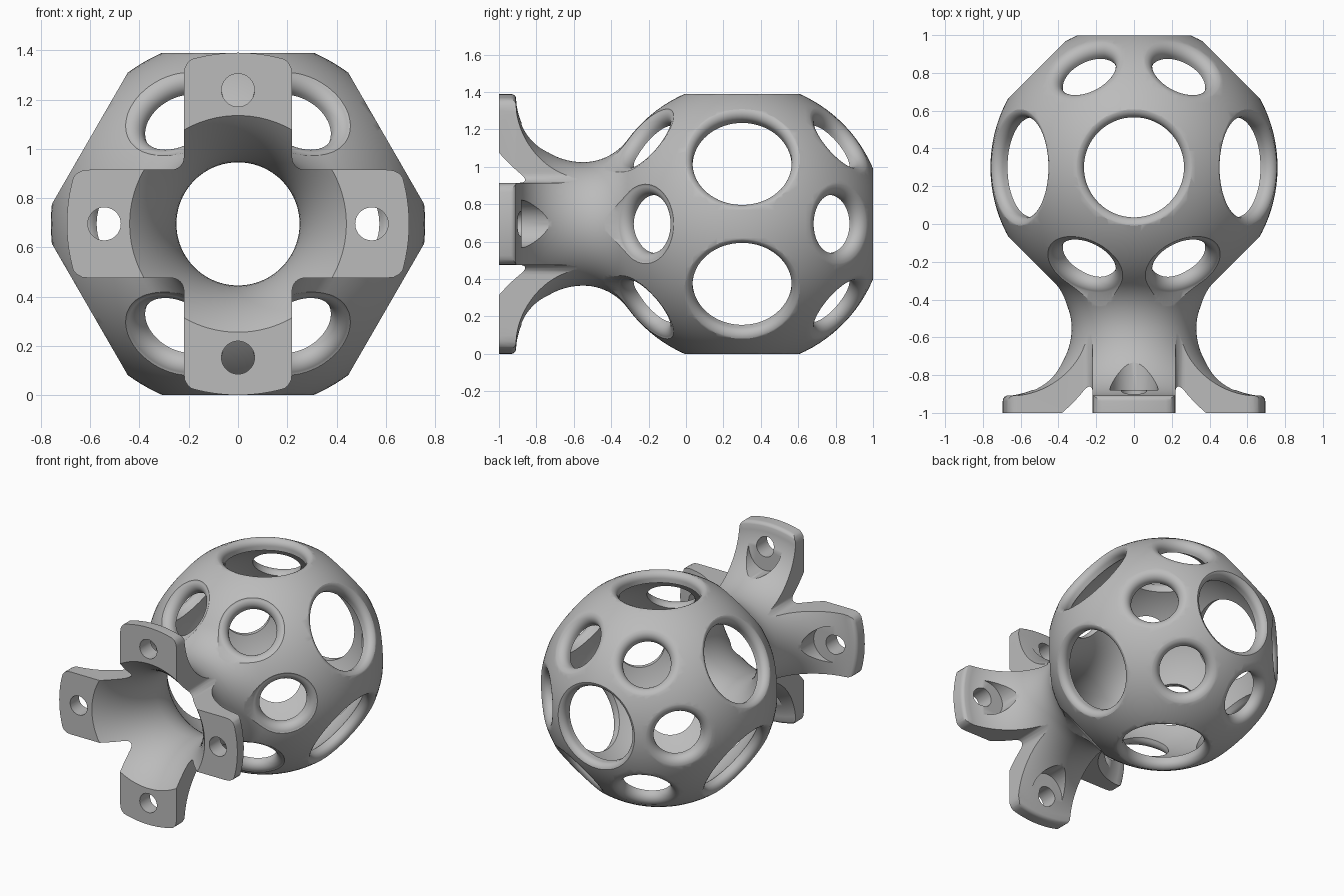
import bpy, bmesh, math
from mathutils import Vector, Matrix

if "Cube" in bpy.data.objects:
    bpy.data.objects.remove(bpy.data.objects["Cube"], do_unlink=True)

CENTRE_Z = 0.695                     # height of the main axis
BALL = Vector((0, 0.3, CENTRE_Z))    # centre of the hollow ball
BALL_R, INNER_R = 0.76, 0.675
NECK_Y = -0.55

grey = bpy.data.materials.new("plain_grey")
grey.use_nodes = True
grey.diffuse_color = (0.5, 0.5, 0.5, 1)
grey.node_tree.nodes["Principled BSDF"].inputs["Base Color"].default_value = (0.5, 0.5, 0.5, 1)

cutters = bpy.data.collections.new("cutters")
bpy.context.scene.collection.children.link(cutters)


def arc(cx, cy, r, a0, a1, n):
    """Points on a circular arc, angles in degrees."""
    angles = [math.radians(a0 + (a1 - a0) * i / n) for i in range(n + 1)]
    return [(cx + r * math.cos(a), cy + r * math.sin(a)) for a in angles]


def make_object(name, bm, collection):
    bmesh.ops.recalc_face_normals(bm, faces=bm.faces)
    mesh = bpy.data.meshes.new(name)
    bm.to_mesh(mesh)
    bm.free()
    mesh.materials.append(grey)
    obj = bpy.data.objects.new(name, mesh)
    collection.objects.link(obj)
    return obj


def lathe(name, profile, origin, axis, collection, closed=False, sides=64, squash=None):
    """Turn (radius, height) points about an axis."""
    bm = bmesh.new()
    rings = []
    for r, h in profile:
        rings.append([bm.verts.new((r * math.cos(math.tau * i / sides),
                                    r * math.sin(math.tau * i / sides), h)) for i in range(sides)])
    pairs = list(zip(rings, rings[1:]))
    if closed:
        pairs.append((rings[-1], rings[0]))
    else:
        bm.faces.new(rings[0])
        bm.faces.new(rings[-1])
    for a, b in pairs:
        for i in range(sides):
            j = (i + 1) % sides
            bm.faces.new((a[i], a[j], b[j], b[i]))
    place = Matrix.Translation(origin) @ (squash or Matrix()) @ axis.to_track_quat('Z', 'Y').to_matrix().to_4x4()
    bm.transform(place)
    return make_object(name, bm, collection)


# Turned shell: ball, waist and flared mouth, outside then inside
def waist(neck_r, ball_r):
    """Fillet radius and tangent angle joining neck and ball."""
    d = BALL.y - NECK_Y
    rho = (neck_r ** 2 + d * d - ball_r ** 2) / (2 * (ball_r - neck_r))
    return rho, math.degrees(math.atan2(d, neck_r + rho))


rho, tan_a = waist(0.33, BALL_R)
profile = arc(0, BALL.y, BALL_R, 80, -tan_a, 40)
profile += arc(0.33 + rho, NECK_Y, rho, 180 - tan_a, 180, 12)[1:]
profile += arc(0.69, NECK_Y, 0.36, 180, 262, 18)[1:]
profile += arc(0.665, -0.937, 0.03, 70, 0, 5)
profile += [(0.695, -1), (0.44, -1)]
profile += arc(0.878, NECK_Y, 0.628, 225, 180, 12)
rho, tan_a = waist(0.25, INNER_R)
profile += arc(0.25 + rho, NECK_Y, rho, 180, 180 - tan_a, 14)[1:]
profile += arc(0, BALL.y, INNER_R, -tan_a, 80, 36)[1:]
body = lathe("hollow_ball_with_mount", profile, Vector((0, 0, CENTRE_Z)), Vector((0, 1, 0)),
             bpy.context.scene.collection, closed=True, sides=128)


# Round windows with a rolled rim
def window(name, axis, radius, face, roll, flare=0.0):
    pts = [(radius, 0.4)]
    pts += arc(radius + roll, face - roll, roll, 180, 90, 8)
    if flare:
        pts += [(radius + roll + flare, face + flare * 0.7)]
    else:
        pts += [(radius + roll + 0.02, face)]
    pts += [(pts[-1][0], 0.9)]
    lathe(name, pts, BALL, axis, cutters)


window("back_window", Vector((0, 1, 0)), 0.262, 0.7, 0.045)
for k in range(6):
    a = math.radians(60 * k)
    b = a + math.radians(30)
    window("belt_window", Vector((math.cos(b), 0, math.sin(b))), 0.265, 0.695, 0.045)
    window("rear_window", Vector((math.cos(a), 1, math.sin(a))).normalized(), 0.155, 0.728, 0.055)
    window("neck_window", Vector((math.cos(a), -1, math.sin(a))).normalized(), 0.155, 0.728, 0.055, 0.1)

# Corner notches that split the flared mouth into four arms
half = [(0.14, 0.9), (0.14, 0.7), (0.185, 0.672), (0.205, 0.655), (0.217, 0.632), (0.22, 0.6)]
corner = half + arc(0.27, 0.27, 0.05, 180, 270, 8) + [(z, x) for x, z in reversed(half)] + [(0.9, 0.9)]
for sx in (1, -1):
    for sz in (1, -1):
        bm = bmesh.new()
        face = bm.faces.new([bm.verts.new((sx * x, -1.1, CENTRE_Z + sz * z)) for x, z in corner])
        new = bmesh.ops.extrude_face_region(bm, geom=[face])["geom"]
        bmesh.ops.translate(bm, vec=(0, 1.1 + NECK_Y, 0),
                            verts=[g for g in new if isinstance(g, bmesh.types.BMVert)])
        make_object("corner_notch", bm, cutters)

# Screw holes with recessed seats behind each arm
for k in range(4):
    out = Vector((round(math.cos(k * math.pi / 2)), 0, round(math.sin(k * math.pi / 2))))
    base = Vector((0, 0, CENTRE_Z))
    back = Vector((0, 1, 0))
    lathe("screw_hole", [(0.067, -1.1), (0.067, -0.7)], base + out * 0.543, back, cutters, sides=40)
    oval = Matrix.Scale(1.14, 4, out)
    lathe("screw_seat", [(0.127, -0.88), (0.127, -0.6)], base + out * 0.525, back, cutters,
          sides=48, squash=oval)

# Carve the shell, then drop the cutters
for cutter in cutters.objects:
    cutter.hide_render = True
    mod = body.modifiers.new(cutter.name, 'BOOLEAN')
    mod.operation = 'DIFFERENCE'
    mod.solver = 'EXACT'
    mod.object = cutter
bpy.context.view_layer.update()
carved = bpy.data.meshes.new_from_object(body.evaluated_get(bpy.context.evaluated_depsgraph_get()))
body.modifiers.clear()
body.data = carved
for cutter in list(cutters.objects):
    bpy.data.objects.remove(cutter, do_unlink=True)
bpy.data.collections.remove(cutters)

# Soft shading with crisp edges
for obj in bpy.context.selected_objects:
    obj.select_set(False)
body.select_set(True)
bpy.context.view_layer.objects.active = body
bpy.ops.object.shade_smooth_by_angle(angle=math.radians(30))
